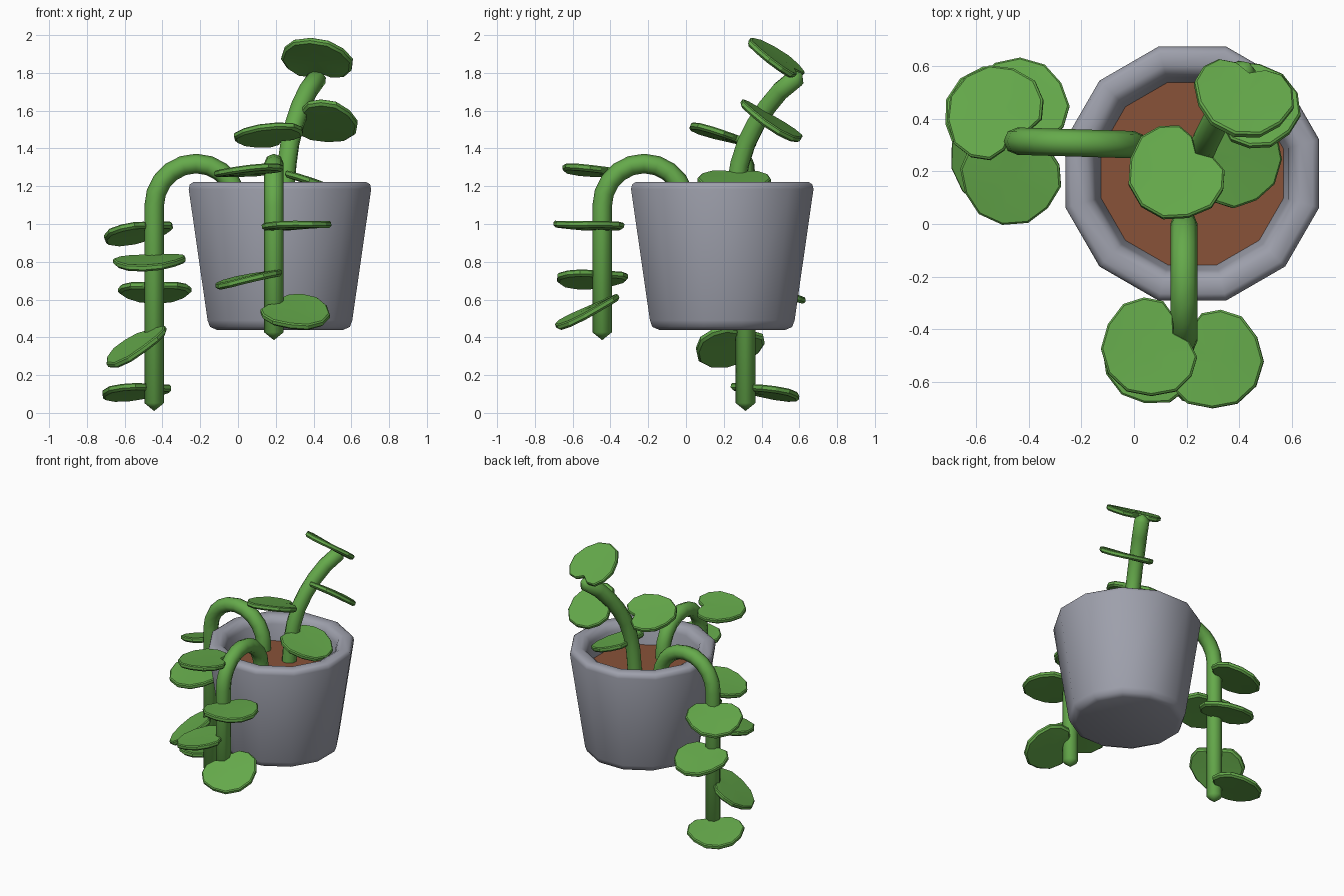
import bpy, bmesh, math
from mathutils import Vector, Matrix

if "Cube" in bpy.data.objects:
    bpy.data.objects.remove(bpy.data.objects["Cube"])


def material(name, rgb):
    m = bpy.data.materials.new(name)
    m.diffuse_color = (*rgb, 1)
    m.use_nodes = True
    m.node_tree.nodes["Principled BSDF"].inputs["Base Color"].default_value = m.diffuse_color
    return m


GREEN = material("leaf green", (0.13, 0.40, 0.07))
GRAY = material("pot gray", (0.34, 0.35, 0.41))
BROWN = material("soil brown", (0.25, 0.085, 0.04))


def finish(name, bm, mat, angle=None):
    bmesh.ops.recalc_face_normals(bm, faces=bm.faces)
    me = bpy.data.meshes.new(name)
    bm.to_mesh(me)
    bm.free()
    me.materials.append(mat)
    ob = bpy.data.objects.new(name, me)
    bpy.context.collection.objects.link(ob)
    if angle:
        bpy.ops.object.select_all(action='DESELECT')
        ob.select_set(True)
        bpy.context.view_layer.objects.active = ob
        bpy.ops.object.shade_smooth_by_angle(angle=math.radians(angle))
    return ob


def skin(bm, rings, cap=True):
    n = len(rings[0])
    for a, b in zip(rings, rings[1:]):
        for i in range(n):
            j = (i + 1) % n
            bm.faces.new((a[i], a[j], b[j], b[i]))
    if cap:
        bm.faces.new(rings[0])
        bm.faces.new(rings[-1])


CX, CY, SIDES = 0.222, 0.192, 12


def lathe(name, profile, mat, angle=None):
    """Turn (apothem, z) points into a 12-sided body around the pot axis."""
    bm = bmesh.new()
    k = 1 / math.cos(math.pi / SIDES)
    rings = []
    for r, z in profile:
        rings.append([bm.verts.new((CX + r * k * math.cos(a), CY + r * k * math.sin(a), z))
                      for a in [(i + 0.5) * 2 * math.pi / SIDES for i in range(SIDES)]])
    skin(bm, rings)
    return finish(name, bm, mat, angle)


# Pot and soil
lathe("pot", [(0.335, 0.44), (0.37, 0.455), (0.383, 0.49), (0.483, 1.185), (0.477, 1.21),
              (0.458, 1.222), (0.41, 1.222), (0.38, 1.205), (0.367, 1.17), (0.345, 1.04)], GRAY, 50)
lathe("soil", [(0.348, 1.03), (0.348, 1.055)], BROWN)


def stem(name, path, side, r=0.052, n=8):
    """Round tube along a path lying in the plane with normal 'side', with a pointed tip."""
    side = Vector(side).normalized()
    pts = [Vector(p) for p in path]
    tip = (pts[-1] - pts[-2]).normalized()
    bm = bmesh.new()
    rings = []
    for i, p in enumerate(pts):
        t = (pts[min(i + 1, len(pts) - 1)] - pts[max(i - 1, 0)]).normalized()
        up = t.cross(side).normalized()
        rings.append([bm.verts.new(p + r * (math.cos(a) * side + math.sin(a) * up))
                      for a in [k * 2 * math.pi / n for k in range(n)]])
    skin(bm, rings)
    end = rings[-1]
    bmesh.ops.delete(bm, geom=[f for f in bm.faces if all(v in end for v in f.verts)],
                     context='FACES_ONLY')
    point = bm.verts.new(pts[-1] + tip * 0.042)
    for i in range(n):
        bm.faces.new((end[i], end[(i + 1) % n], point))
    finish(name, bm, GREEN, 50)


def arch(bottom):
    """(horizontal, z) points: out of the soil, over the rim and straight down."""
    pts = [(0.0, 1.0)]
    for i in range(11):
        a = math.pi * i / 10
        pts.append((-0.222 + 0.222 * math.cos(a), 1.095 + 0.225 * math.sin(a)))
    return pts + [(-0.444, bottom)]


# Two hanging stems and one upright stem
stem("left_hanging_stem", [(h, 0.302 - 0.03 * h, z) for h, z in arch(0.052)], (0, 1, 0))
stem("front_hanging_stem", [(0.19, h, z) for h, z in arch(0.427)], (1, 0, 0))
stem("upright_stem", [(0.24, 0.255, 1.0), (0.25, 0.265, 1.2), (0.26, 0.285, 1.32), (0.275, 0.32, 1.43),
                      (0.30, 0.37, 1.53), (0.33, 0.43, 1.62), (0.37, 0.50, 1.705),
                      (0.42, 0.585, 1.775)], (0.87, -0.49, 0))

# Half outline of a kidney-shaped leaf: (along, across)
HALF = [(0.0, 0.06), (0.005, 0.125), (0.06, 0.175), (0.14, 0.195), (0.23, 0.16), (0.30, 0.095)]
OUTLINE = [(0.035, 0)] + HALF + [(0.325, 0)] + [(u, -v) for u, v in reversed(HALF)]


def leaf(name, x, y, z, heading, sx, sy):
    """Leaf based at (x, y, z), lying in a plane of slope sx, sy and pointing to heading."""
    normal = Vector((-sx, -sy, 1)).normalized()
    h = math.radians(heading)
    d = Vector((math.cos(h), math.sin(h), 0))
    d.z = sx * d.x + sy * d.y
    d.normalize()
    w = normal.cross(d)
    rot = Matrix((d, w, normal)).transposed()
    bm = bmesh.new()
    rings = []
    for off, s in ((-0.018, 0.93), (-0.006, 1.0), (0.012, 1.0), (0.018, 0.96)):
        ring = []
        for u, v in OUTLINE:
            u2 = 0.15 + (u - 0.15) * s
            sag = 0.012 - 0.3 * u2 * u2
            ring.append(bm.verts.new(Vector((x, y, z)) + rot @ Vector((u2, v * s, off + sag))))
        rings.append(ring)
    skin(bm, rings, cap=False)
    # fan both faces from a centre vertex
    for ring, off in ((rings[0], -0.018), (rings[-1], 0.018)):
        c = bm.verts.new(Vector((x, y, z)) + rot @ Vector((0.15, 0, off + 0.0)))
        for i in range(len(ring)):
            bm.faces.new((ring[i], ring[(i + 1) % len(ring)], c))
    finish(name, bm, GREEN, 25)


LEAVES = {
    "left_leaf": [(-0.445, 0.315, 0.985, 128, 0.15, -0.17), (-0.445, 0.315, 0.81, 260, 0.04, 0.08),
                  (-0.445, 0.315, 0.665, 88, 0.0, -0.17), (-0.445, 0.315, 0.42, 222, 0.55, 0.2),
                  (-0.445, 0.315, 0.125, 132, 0.04, -0.1)],
    "front_leaf": [(0.18, -0.40, 1.27, 211, 0.0, -0.12), (0.19, -0.445, 0.97, -32, 0.12, -0.08),
                   (0.19, -0.445, 0.725, 203, 0.13, 0.0), (0.19, -0.445, 0.565, -35, 0.0, 0.43)],
    "upright_leaf": [(0.44, 0.585, 1.775, 257, -0.25, -0.85), (0.32, 0.41, 1.57, 17, -0.05, -0.6),
                     (0.262, 0.285, 1.435, 222, 0.0, -0.35), (0.25, 0.262, 1.255, -3, -0.25, 0.0)],
}
for name, rows in LEAVES.items():
    for i, row in enumerate(rows):
        leaf(f"{name}_{i + 1}", *row)
